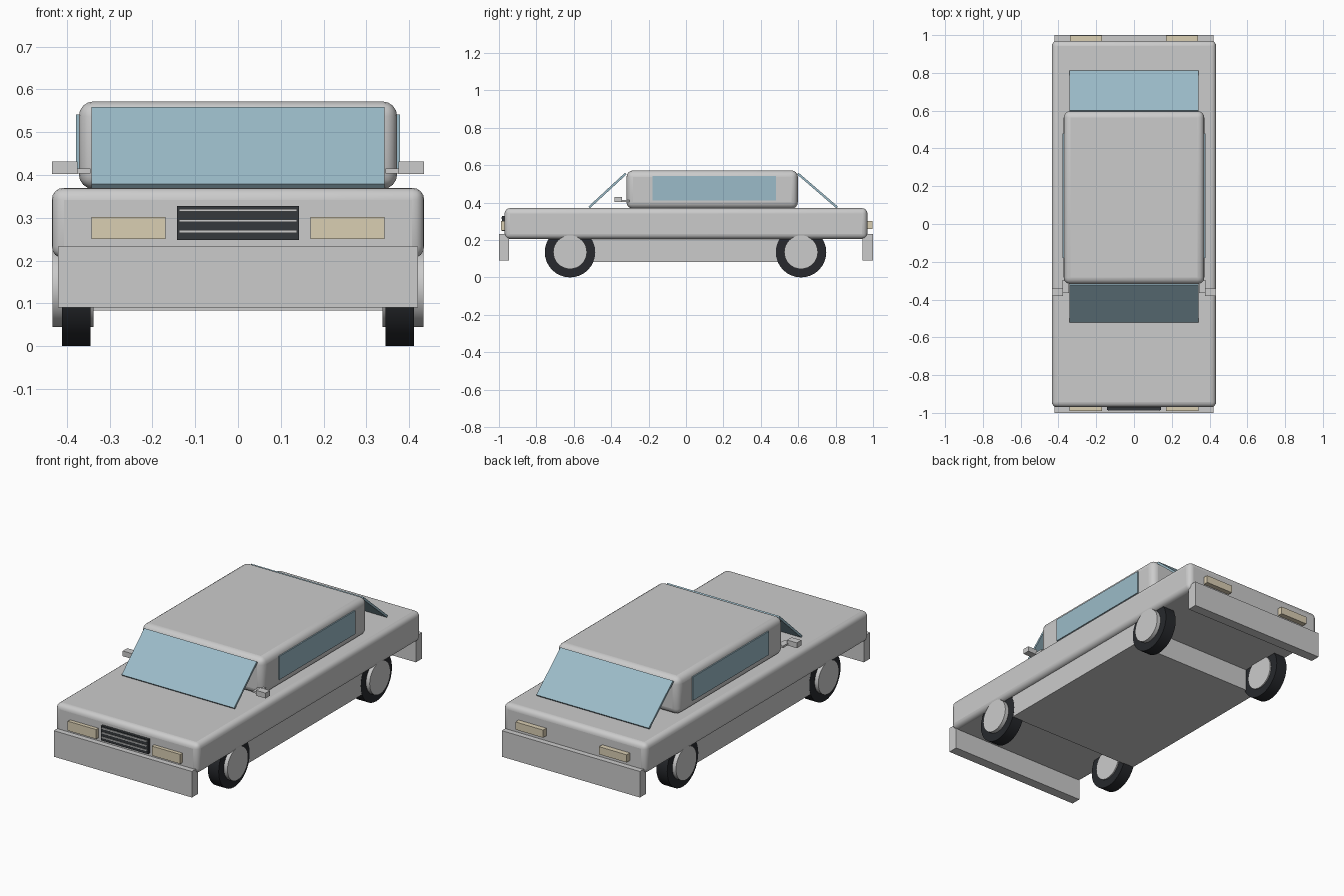
import bpy, math
from mathutils import Vector

if "Cube" in bpy.data.objects:
    bpy.data.objects.remove(bpy.data.objects["Cube"])


def material(name, rgb):
    m = bpy.data.materials.new(name)
    m.diffuse_color = (*rgb, 1)
    m.use_nodes = True
    m.node_tree.nodes["Principled BSDF"].inputs["Base Color"].default_value = m.diffuse_color
    return m


GLASS = material("glass_blue", (0.33, 0.50, 0.58))
RUBBER = material("rubber_black", (0.02, 0.022, 0.026))
DARK = material("grille_dark", (0.035, 0.04, 0.045))
LAMP = material("lamp_cream", (0.70, 0.62, 0.45))


def finish(ob, name, mat=None, bevel=0, segments=4):
    ob.name = name
    if mat:
        ob.data.materials.append(mat)
    if bevel:
        mod = ob.modifiers.new("bevel", "BEVEL")
        mod.width, mod.segments = bevel, segments
        mod.limit_method = "ANGLE"
        bpy.ops.object.shade_smooth_by_angle(angle=math.radians(35))
    return ob


def box(name, x, y, z, mat=None, bevel=0):
    """Box given by its (min, max) on each axis."""
    bpy.ops.mesh.primitive_cube_add(size=1, location=[(a + b) / 2 for a, b in (x, y, z)])
    ob = bpy.context.object
    ob.scale = [b - a for a, b in (x, y, z)]
    bpy.ops.object.transform_apply(location=False, rotation=False, scale=True)
    return finish(ob, name, mat, bevel)


def pane(name, low, high, half_width, thickness, mat):
    """Sloping slab between two (y, z) points."""
    a, b = Vector((0, *low)), Vector((0, *high))
    d = b - a
    bpy.ops.mesh.primitive_cube_add(size=1, location=(a + b) / 2)
    ob = bpy.context.object
    ob.scale = (2 * half_width, d.length, thickness)
    ob.rotation_euler.x = math.atan2(d.z, d.y)
    return finish(ob, name, mat)


def disc(name, radius, x, y, z, mat=None, bevel=0, sides=32):
    """Cylinder lying along x between two x values."""
    bpy.ops.mesh.primitive_cylinder_add(vertices=sides, radius=radius, depth=abs(x[1] - x[0]),
                                        location=(sum(x) / 2, y, z),
                                        rotation=(0, math.pi / 2, 0))
    ob = bpy.context.object
    finish(ob, name, mat, bevel, 2)
    bpy.ops.object.shade_smooth_by_angle(angle=math.radians(35))
    return ob


# Body, cabin and floor
box("body", (-0.435, 0.435), (-0.97, 0.97), (0.205, 0.37), bevel=0.028)
box("cabin", (-0.372, 0.372), (-0.318, 0.598), (0.367, 0.572), bevel=0.035)
box("underbody", (-0.41, 0.41), (-0.5, 0.5), (0.083, 0.215))

# Windscreens
pane("windscreen", (-0.518, 0.374), (-0.322, 0.555), 0.342, 0.012, GLASS)
pane("rear_window", (0.808, 0.374), (0.598, 0.555), 0.342, 0.012, GLASS)

# Bumpers
box("front_bumper", (-0.42, 0.42), (-1.0, -0.945), (0.09, 0.233))
box("rear_bumper", (-0.42, 0.42), (0.945, 1.0), (0.09, 0.233))

# Grille with slats
box("grille", (-0.143, 0.143), (-0.985, -0.96), (0.248, 0.328), DARK)
for z in (0.268, 0.293, 0.318):
    box("grille_slat", (-0.138, 0.138), (-0.99, -0.98), (z - 0.003, z + 0.003))

# Parts mirrored left and right
for s, side in ((-1, "left"), (1, "right")):
    def span(a, b):
        return tuple(sorted((s * a, s * b)))

    box(side + "_headlight", span(0.169, 0.342), (-0.99, -0.96), (0.25, 0.302), LAMP)
    box(side + "_tail_light", span(0.17, 0.338), (0.96, 0.998), (0.26, 0.302), LAMP)
    box(side + "_side_window", span(0.365, 0.378), (-0.18, 0.48), (0.412, 0.541), GLASS)
    box(side + "_mirror", span(0.375, 0.434), (-0.381, -0.342), (0.402, 0.431))
    box(side + "_mirror_arm", span(0.345, 0.38), (-0.365, -0.3), (0.404, 0.415))
    for y, end in ((-0.62, "front"), (0.615, "rear")):
        disc(f"{end}_{side}_tire", 0.135, span(0.345, 0.411), y, 0.135, RUBBER)
        disc(f"{end}_{side}_hub", 0.09, span(0.338, 0.433), y, 0.135)
